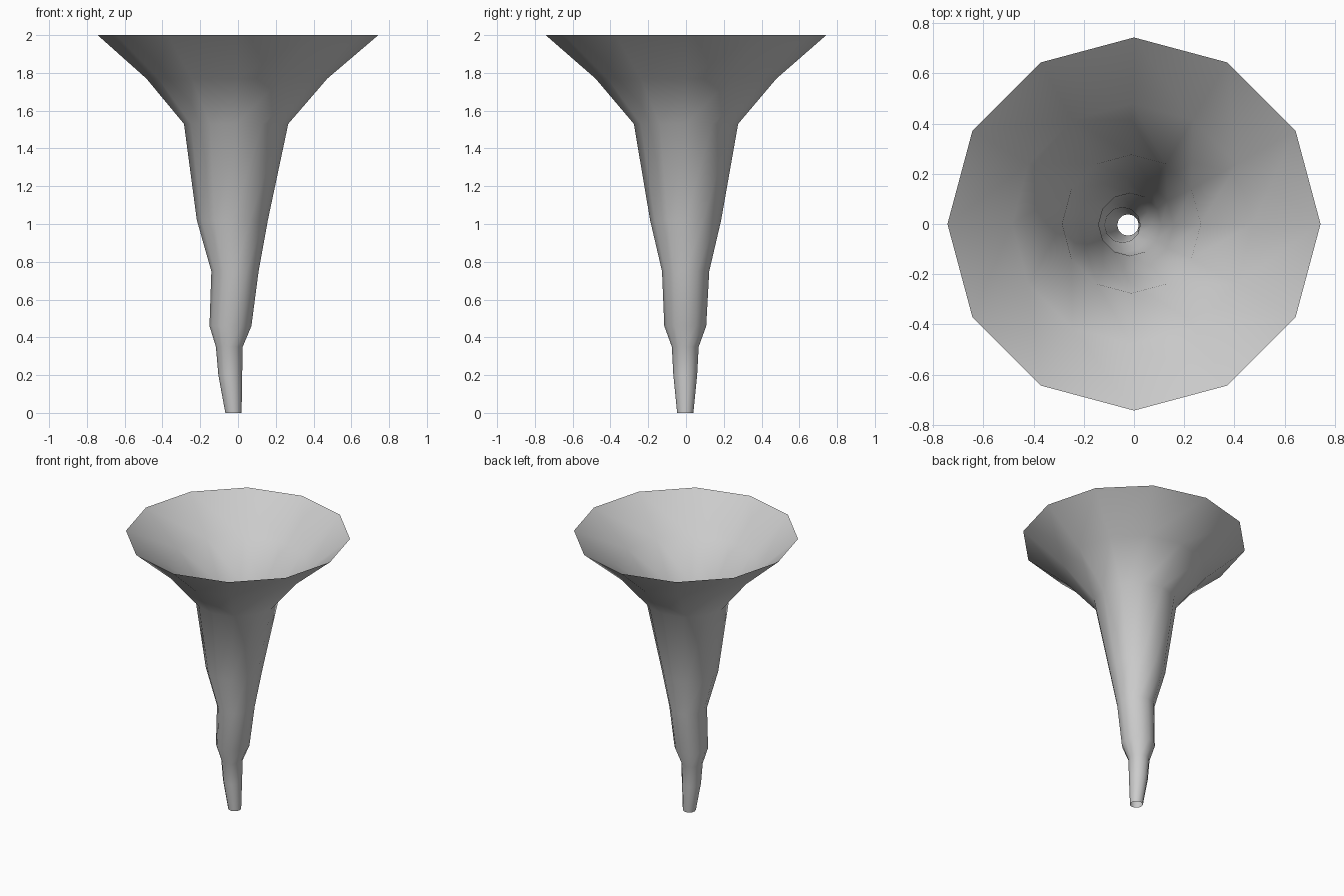
import bpy, bmesh
from math import cos, sin, tau

if "Cube" in bpy.data.objects:
    bpy.data.objects.remove(bpy.data.objects["Cube"])

SIDES = 12
# Ring profile: height, radius, centre x, centre y
RINGS = [
    (0.00, 0.043, -0.024, -0.004),
    (0.20, 0.063, -0.041, -0.004),
    (0.35, 0.071, -0.046, -0.004),
    (0.46, 0.111, -0.040, -0.004),
    (0.75, 0.125, -0.016, -0.002),
    (1.02, 0.188, -0.030, -0.002),
    (1.53, 0.276, -0.010, 0.0),
    (1.77, 0.479, -0.006, 0.0),
    (2.00, 0.743, 0.0, 0.0),
]

# Open funnel skin lofted through the rings
bm = bmesh.new()
loops = [[bm.verts.new((cx + r * cos(tau * i / SIDES), cy + r * sin(tau * i / SIDES), z))
          for i in range(SIDES)] for z, r, cx, cy in RINGS]
for low, high in zip(loops, loops[1:]):
    for i in range(SIDES):
        j = (i + 1) % SIDES
        face = bm.faces.new((low[i], low[j], high[j], high[i]))
        face.smooth = True

mesh = bpy.data.meshes.new("funnel")
bm.to_mesh(mesh)
bm.free()
funnel = bpy.data.objects.new("funnel", mesh)
bpy.context.collection.objects.link(funnel)
